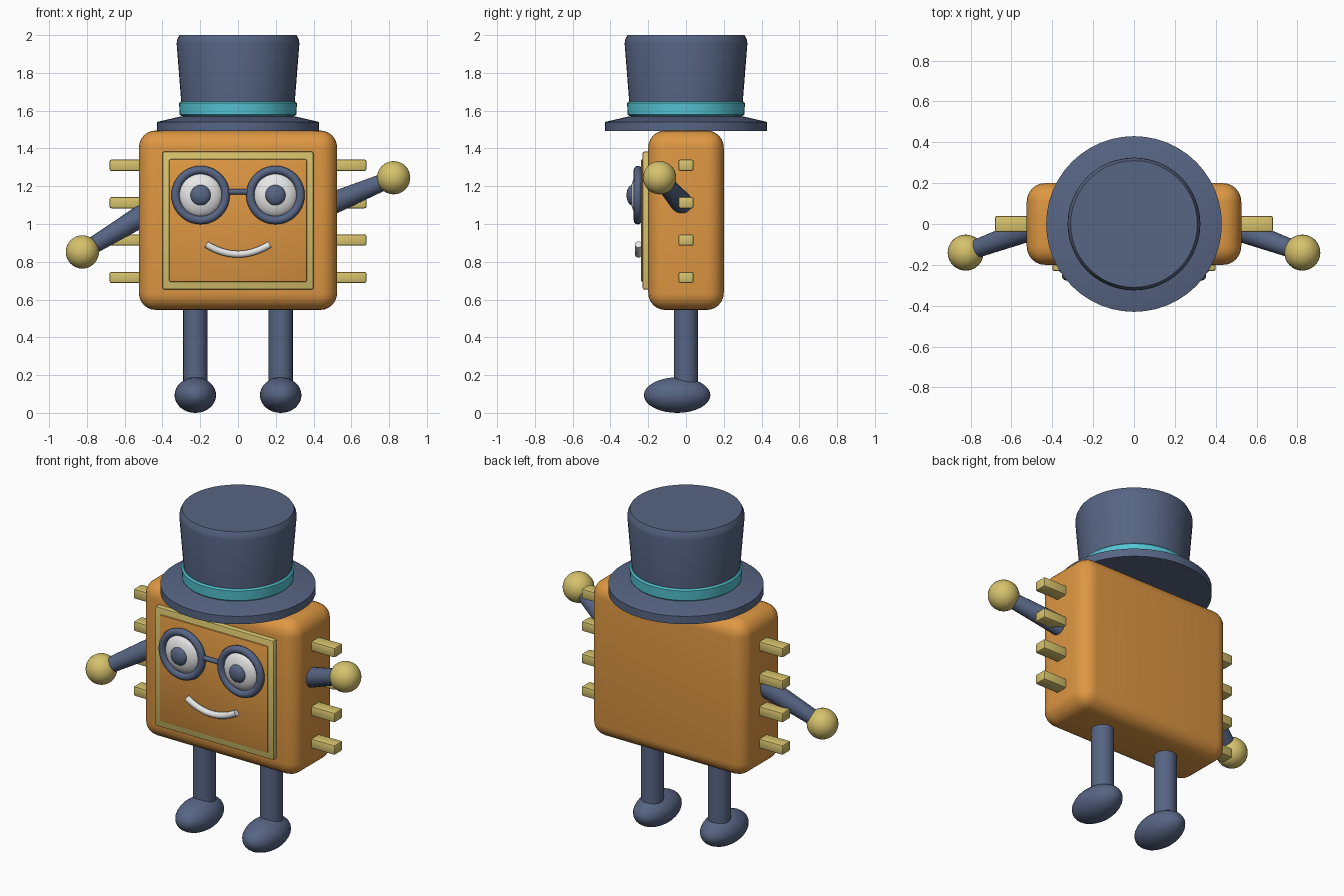
import bpy, math
from mathutils import Vector

cube = bpy.data.objects.get("Cube")
if cube:
    bpy.data.objects.remove(cube, do_unlink=True)


def material(name, rgb):
    m = bpy.data.materials.new(name)
    m.use_nodes = True
    m.diffuse_color = (*rgb, 1)
    bsdf = next(n for n in m.node_tree.nodes if n.type == 'BSDF_PRINCIPLED')
    bsdf.inputs["Base Color"].default_value = (*rgb, 1)
    return m


ORANGE = material("orange", (0.73, 0.31, 0.055))
GOLD = material("pale gold", (0.67, 0.54, 0.15))
SLATE = material("slate blue", (0.095, 0.13, 0.23))
TEAL = material("teal", (0.09, 0.55, 0.65))
WHITE = material("white", (0.8, 0.8, 0.8))


def finish(name, mat, angle=35):
    ob = bpy.context.object
    ob.name = name
    ob.data.materials.clear()
    ob.data.materials.append(mat)
    bpy.ops.object.shade_smooth_by_angle(angle=math.radians(angle))
    return ob


def box(name, loc, size, mat, bevel, segments=2):
    bpy.ops.mesh.primitive_cube_add(size=1, location=loc)
    ob = bpy.context.object
    ob.scale = size
    bpy.ops.object.transform_apply(location=False, rotation=False, scale=True)
    mod = ob.modifiers.new("Rounding", 'BEVEL')
    mod.width, mod.segments = bevel, segments
    bpy.ops.object.modifier_apply(modifier=mod.name)
    return finish(name, mat)


def ball(name, loc, radii, mat):
    bpy.ops.mesh.primitive_uv_sphere_add(segments=32, ring_count=16, location=loc)
    bpy.context.object.scale = radii
    bpy.ops.object.transform_apply(location=False, rotation=False, scale=True)
    return finish(name, mat)


def rod(name, a, b, r1, r2, mat):
    a, b = Vector(a), Vector(b)
    bpy.ops.mesh.primitive_cone_add(vertices=24, radius1=r1, radius2=r2,
                                    depth=(b - a).length, location=(a + b) / 2)
    bpy.context.object.rotation_euler = (b - a).to_track_quat('Z', 'Y').to_euler()
    return finish(name, mat)


def lathe(name, profile, mat, sides=48):
    # Closed solid turned around the z axis from (radius, height) points
    verts = [(r * math.cos(k * math.tau / sides), r * math.sin(k * math.tau / sides), z)
             for r, z in profile for k in range(sides)]
    faces = [(i * sides + k, i * sides + (k + 1) % sides,
              (i + 1) * sides + (k + 1) % sides, (i + 1) * sides + k)
             for i in range(len(profile) - 1) for k in range(sides)]
    last = (len(profile) - 1) * sides
    faces += [tuple(reversed(range(sides))), tuple(range(last, last + sides))]
    mesh = bpy.data.meshes.new(name)
    mesh.from_pydata(verts, [], faces)
    ob = bpy.data.objects.new(name, mesh)
    bpy.context.collection.objects.link(ob)
    bpy.ops.object.select_all(action='DESELECT')
    ob.select_set(True)
    bpy.context.view_layer.objects.active = ob
    return finish(name, mat)


# Body with raised face frame and panel
box("body", (0, 0, 1.02), (1.05, 0.4, 0.95), ORANGE, 0.09, 6)
box("face_frame", (0, -0.205, 1.018), (0.8, 0.05, 0.73), GOLD, 0.01)
box("face_panel", (0, -0.215, 1.018), (0.73, 0.046, 0.65), ORANGE, 0.008)

# Top hat
lathe("hat_brim", [(0.43, 1.492), (0.43, 1.54), (0.3, 1.57)], SLATE)
lathe("hat_crown", [(0.293, 1.55), (0.325, 1.955), (0.322, 1.975), (0.31, 2.0)], SLATE)
lathe("hat_band", [(0.3, 1.572), (0.309, 1.58), (0.312, 1.64), (0.303, 1.648)], TEAL)

for side, s in (("left", 1), ("right", -1)):
    # Eyes and round glasses
    eye = (s * 0.198, -0.24, 1.153)
    ball(side + "_eye", eye, (0.118, 0.055, 0.118), WHITE)
    ball(side + "_pupil", (eye[0], -0.285, eye[2]), (0.054, 0.03, 0.054), SLATE)
    bpy.ops.mesh.primitive_torus_add(major_radius=0.133, minor_radius=0.022,
                                     major_segments=40, minor_segments=12,
                                     location=(eye[0], -0.255, eye[2]),
                                     rotation=(math.pi / 2, 0, 0))
    finish(side + "_glasses_rim", SLATE, 60)

    # Row of side pins
    for n in range(4):
        box(f"{side}_pin_{n + 1}", (s * 0.585, 0, 0.717 + n * 0.198),
            (0.19, 0.08, 0.06), GOLD, 0.01)

    # Legs and feet
    rod(side + "_leg", (s * 0.226, 0, 0.12), (s * 0.226, 0, 0.58), 0.064, 0.064, SLATE)
    ball(side + "_foot", (s * 0.226, -0.047, 0.094), (0.11, 0.176, 0.094), SLATE)

    # Arms: left one raised, right one lowered
    hand = (s * 0.824, -0.14, 1.245 if s > 0 else 0.852)
    rod(side + "_arm", (s * 0.44, 0, 1.085), hand, 0.062, 0.042, SLATE)
    ball(side + "_hand", hand, (0.088,) * 3, GOLD)

# Glasses bridge
rod("glasses_bridge", (-0.06, -0.255, 1.17), (0.06, -0.255, 1.17), 0.014, 0.014, SLATE)

# Smile: a tube along a shallow arc
curve = bpy.data.curves.new("smile", 'CURVE')
curve.dimensions = '3D'
curve.bevel_depth, curve.bevel_resolution, curve.use_fill_caps = 0.019, 3, True
spline = curve.splines.new('POLY')
spline.points.add(16)
for i, p in enumerate(spline.points):
    t = i / 8 - 1
    p.co = (0.168 * t, -0.252, 0.84 + 0.052 * t * t, 1)
smile = bpy.data.objects.new("smile", curve)
bpy.context.collection.objects.link(smile)
bpy.ops.object.select_all(action='DESELECT')
smile.select_set(True)
bpy.context.view_layer.objects.active = smile
bpy.ops.object.convert(target='MESH')
finish("smile", WHITE, 50)
